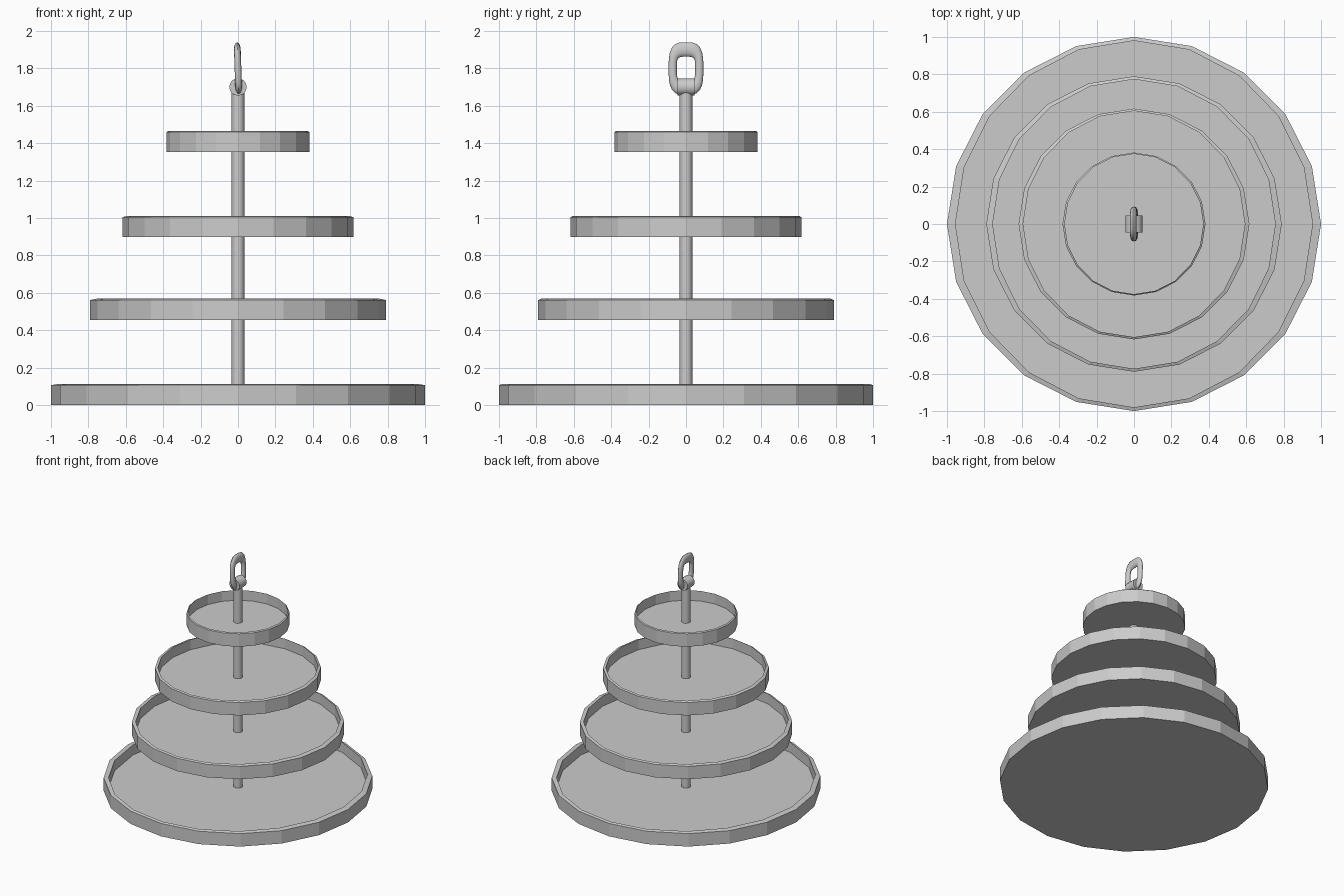
import bpy, bmesh
from math import cos, sin, pi, radians

if "Cube" in bpy.data.objects:
    bpy.data.objects.remove(bpy.data.objects["Cube"])

def make_object(name, bm, smooth=False):
    bmesh.ops.recalc_face_normals(bm, faces=bm.faces)
    mesh = bpy.data.meshes.new(name)
    bm.to_mesh(mesh)
    bm.free()
    ob = bpy.data.objects.new(name, mesh)
    bpy.context.collection.objects.link(ob)
    if smooth:
        bpy.ops.object.select_all(action='DESELECT')
        ob.select_set(True)
        bpy.context.view_layer.objects.active = ob
        bpy.ops.object.shade_smooth_by_angle(angle=radians(40))
    return ob

def bridge(bm, a, b):
    n = len(a)
    for i in range(n):
        bm.faces.new((a[i], a[(i + 1) % n], b[(i + 1) % n], b[i]))

def tray(name, r, z, inset_x, inset_y, height=0.113, floor=0.03, sides=20):
    bm = bmesh.new()
    def loop(rx, ry, h):
        return [bm.verts.new((rx * cos(2 * pi * i / sides), ry * sin(2 * pi * i / sides), z + h))
                for i in range(sides)]
    rx, ry = r - inset_x, r - inset_y
    loops = [loop(r, r, 0), loop(r, r, height - 0.007),
             loop(rx, ry, height), loop(rx, ry, floor)]
    for a, b in zip(loops, loops[1:]):
        bridge(bm, a, b)
    bm.faces.new(loops[0])
    bm.faces.new(loops[-1])
    return make_object(name, bm)

def cylinder(name, r, length, loc, along_y=False):
    bm = bmesh.new()
    bmesh.ops.create_cone(bm, cap_ends=True, segments=20, radius1=r, radius2=r, depth=length)
    ob = make_object(name, bm, True)
    ob.location = loc
    if along_y:
        ob.rotation_euler.x = pi / 2
    return ob

# Four stacked trays
tray("bottom_tray", 1.0, 0.0, 0.045, 0.02)
tray("second_tray", 0.79, 0.455, 0.034, 0.016)
tray("third_tray", 0.617, 0.898, 0.024, 0.012)
tray("top_tray", 0.382, 1.353, 0.011, 0.007)

# Central rod and the cross barrel at its top
cylinder("center_rod", 0.034, 1.67, (0, 0, 0.855))
cylinder("handle_barrel", 0.046, 0.092, (0, 0, 1.70), True)

# Rounded-rectangle ring handle, leaning slightly
def squircle(t, hy, hz, n):
    c, s = cos(t), sin(t)
    k = (abs(c) ** n + abs(s) ** n) ** (-1 / n)
    return hy * c * k, hz * s * k

bm = bmesh.new()
rings = []
for i in range(32):
    t = 2 * pi * i / 32
    oy, oz = squircle(t, 0.093, 0.141, 3.2)
    iy, iz = squircle(t, 0.049, 0.064, 4.5)
    sec = []
    for j in range(12):
        a = 2 * pi * j / 12
        w = 0.5 + 0.5 * cos(a)
        sec.append(bm.verts.new((0.018 * sin(a), iy + (oy - iy) * w, iz + (oz - iz) * w)))
    rings.append(sec)
for i in range(32):
    bridge(bm, rings[i], rings[(i + 1) % 32])
handle = make_object("ring_handle", bm, True)
handle.location = (0, 0, 1.798)
handle.rotation_euler.y = radians(-2.0)
